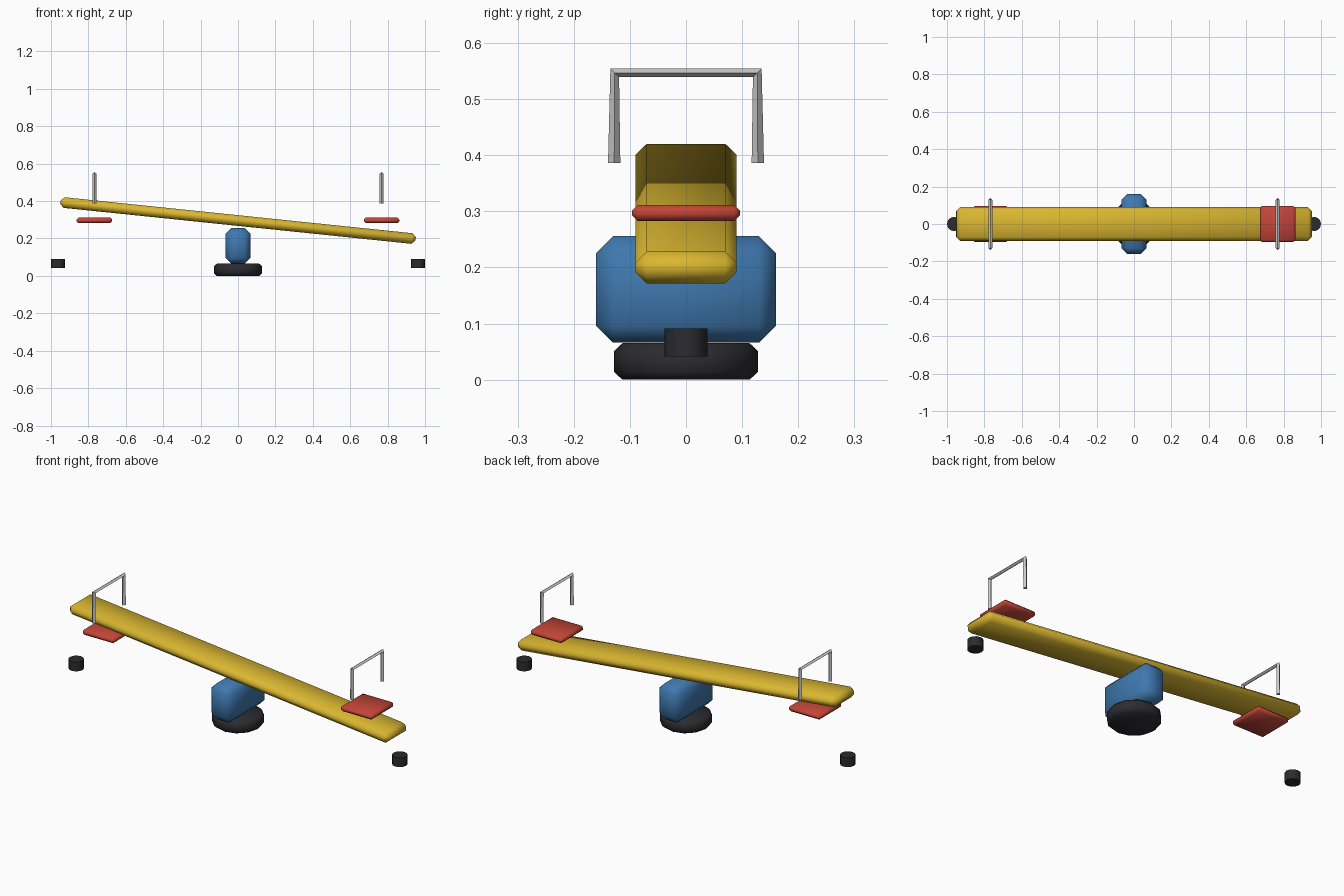
import bpy, bmesh, math
from mathutils import Matrix

if "Cube" in bpy.data.objects:
    bpy.data.objects.remove(bpy.data.objects["Cube"])


def material(name, rgb):
    m = bpy.data.materials.new(name)
    m.diffuse_color = (*rgb, 1)
    m.use_nodes = True
    m.node_tree.nodes["Principled BSDF"].inputs["Base Color"].default_value = m.diffuse_color
    return m


YELLOW = material("yellow", (0.70, 0.47, 0.03))
BLUE = material("blue", (0.05, 0.19, 0.43))
RED = material("red", (0.55, 0.06, 0.04))
BLACK = material("black", (0.025, 0.025, 0.03))


def finish(bm, name, loc, mat, rot_y=0.0):
    me = bpy.data.meshes.new(name)
    bm.to_mesh(me)
    bm.free()
    me.materials.append(mat)
    ob = bpy.data.objects.new(name, me)
    bpy.context.collection.objects.link(ob)
    ob.location = loc
    ob.rotation_euler.y = rot_y
    bpy.ops.object.select_all(action='DESELECT')
    ob.select_set(True)
    bpy.context.view_layer.objects.active = ob
    bpy.ops.object.shade_smooth_by_angle(angle=math.radians(50))
    return ob


def chamfered_box(name, size, loc, bevel, mat, rot_y=0.0):
    bm = bmesh.new()
    bmesh.ops.create_cube(bm, size=1, matrix=Matrix.Diagonal((*size, 1)))
    bmesh.ops.bevel(bm, geom=bm.edges[:], offset=bevel, segments=1,
                    affect='EDGES', profile=0.5)
    return finish(bm, name, loc, mat, rot_y)


def disc(name, radius, height, loc, mat, sides=12, bevel=0.0):
    bm = bmesh.new()
    bmesh.ops.create_cone(bm, cap_ends=True, segments=sides,
                          radius1=radius, radius2=radius, depth=height)
    if bevel:
        rims = [e for e in bm.edges
                if abs(e.verts[0].co.z - e.verts[1].co.z) < 1e-5]
        bmesh.ops.bevel(bm, geom=rims, offset=bevel, segments=1,
                        affect='EDGES', profile=0.5)
    return finish(bm, name, loc, mat)


def handle(name, x):
    cu = bpy.data.curves.new(name, 'CURVE')
    cu.dimensions = '3D'
    cu.bevel_depth = 0.011
    cu.bevel_resolution = 0
    cu.use_fill_caps = True
    sp = cu.splines.new('POLY')
    pts = [(-0.128, 0.386), (-0.127, 0.547), (0.127, 0.547), (0.128, 0.386)]
    sp.points.add(len(pts) - 1)
    for p, (y, z) in zip(sp.points, pts):
        p.co = (x, y, z, 1)
    sp.use_smooth = False
    bpy.context.collection.objects.link(bpy.data.objects.new(name, cu))


# Centre support
disc("base", 0.128, 0.065, (0, 0, 0.0325), BLACK, bevel=0.014)
chamfered_box("pivot_block", (0.134, 0.32, 0.19), (0, 0, 0.161), 0.03, BLUE)

# Tilted plank
chamfered_box("plank", (1.91, 0.18, 0.057), (0, 0, 0.296), 0.02, YELLOW,
              math.radians(5.9))

# Seats, handles and ground bumpers at both ends
for side, s in (("left", -1), ("right", 1)):
    chamfered_box(side + "_seat", (0.19, 0.192, 0.029),
                  (s * 0.768, 0, 0.297), 0.01, RED)
    handle(side + "_handle", s * 0.768)
    disc(side + "_bumper", 0.038, 0.05, (s * 0.962, 0, 0.066), BLACK)
